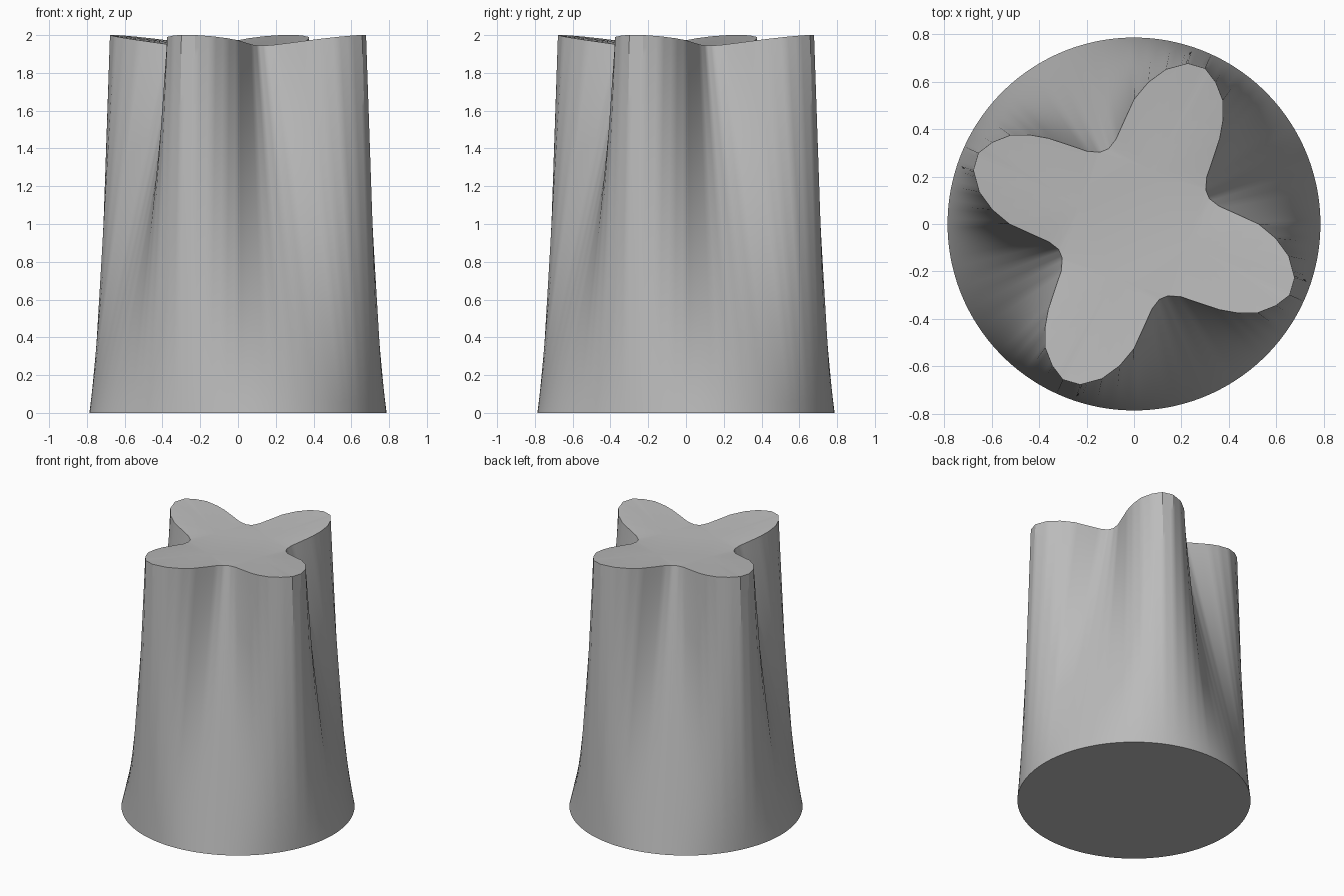
import bpy, bmesh, math
from mathutils import Vector

cube = bpy.data.objects.get("Cube")
if cube:
    bpy.data.objects.remove(cube)

# One lobe of the top outline, from valley to valley; it repeats four times
LOBE = [(.303, .143), (.307, .198), (.33, .265), (.362, .362), (.375, .434), (.375, .522),
        (.345, .598), (.30, .657), (.227, .678), (.135, .653), (.06, .598),
        (0, .526), (-.042, .434), (-.076, .358), (-.107, .318)]
BASE_RADIUS = .787
HEIGHT = 2.0
SPLIT = 4      # steps along each outline segment
ROWS = 32      # steps up the wall
QUARTERS = 4


def top_point(x, y):
    """Rim point; the rim rises from the valleys to the lobe tips."""
    r = math.hypot(x, y)
    rise = min(max((r - .335) / .375, 0), 1)
    return Vector((x, y, HEIGHT - .055 * (1 - rise)))


# Full rim, each quarter turned by ninety degrees
quarter = [Vector(p) for p in LOBE]
corners = []
for q in range(QUARTERS):
    for p in quarter:
        x, y = p
        for _ in range(q):
            x, y = -y, x
        corners.append(Vector((x, y)))
rim = []
for i, a in enumerate(corners):
    b = corners[(i + 1) % len(corners)]
    rim += [a.lerp(b, s / SPLIT) for s in range(SPLIT)]
count = len(rim)

# Wall lofted in straight lines from the round base to the lobed rim
bm = bmesh.new()
rings = []
for row in range(ROWS + 1):
    t = row / ROWS
    ring = []
    for p in rim:
        angle = math.atan2(p.y, p.x)
        foot = Vector((BASE_RADIUS * math.cos(angle), BASE_RADIUS * math.sin(angle), 0))
        ring.append(bm.verts.new(foot.lerp(top_point(p.x, p.y), t)))
    rings.append(ring)
for low, high in zip(rings, rings[1:]):
    for i in range(count):
        j = (i + 1) % count
        bm.faces.new((low[i], low[j], high[j], high[i]))

# Flat base
bm.faces.new(rings[0][::-1])

# Top: square between the valleys, and a gently rising fan on each lobe
top = rings[-1]
step = count // QUARTERS
valleys = [top[q * step] for q in range(QUARTERS)]
mids = [bm.verts.new((valleys[q].co + valleys[(q + 1) % QUARTERS].co) / 2)
        for q in range(QUARTERS)]
square = []
for v, m in zip(valleys, mids):
    square += [v, m]
bm.faces.new(square)
for q, mid in enumerate(mids):
    for i in range(q * step, (q + 1) * step):
        bm.faces.new((mid, top[i], top[(i + 1) % count]))

mesh = bpy.data.meshes.new("lobed_column")
bm.to_mesh(mesh)
bm.free()
column = bpy.data.objects.new("lobed_column", mesh)
bpy.context.collection.objects.link(column)

# Plain grey material
grey = bpy.data.materials.new("plain_grey")
grey.use_nodes = True
colour = (.5, .5, .5, 1)
grey.diffuse_color = colour
grey.node_tree.nodes["Principled BSDF"].inputs["Base Color"].default_value = colour
mesh.materials.append(grey)

bpy.context.view_layer.objects.active = column
column.select_set(True)
bpy.ops.object.shade_smooth_by_angle(angle=math.radians(30))
